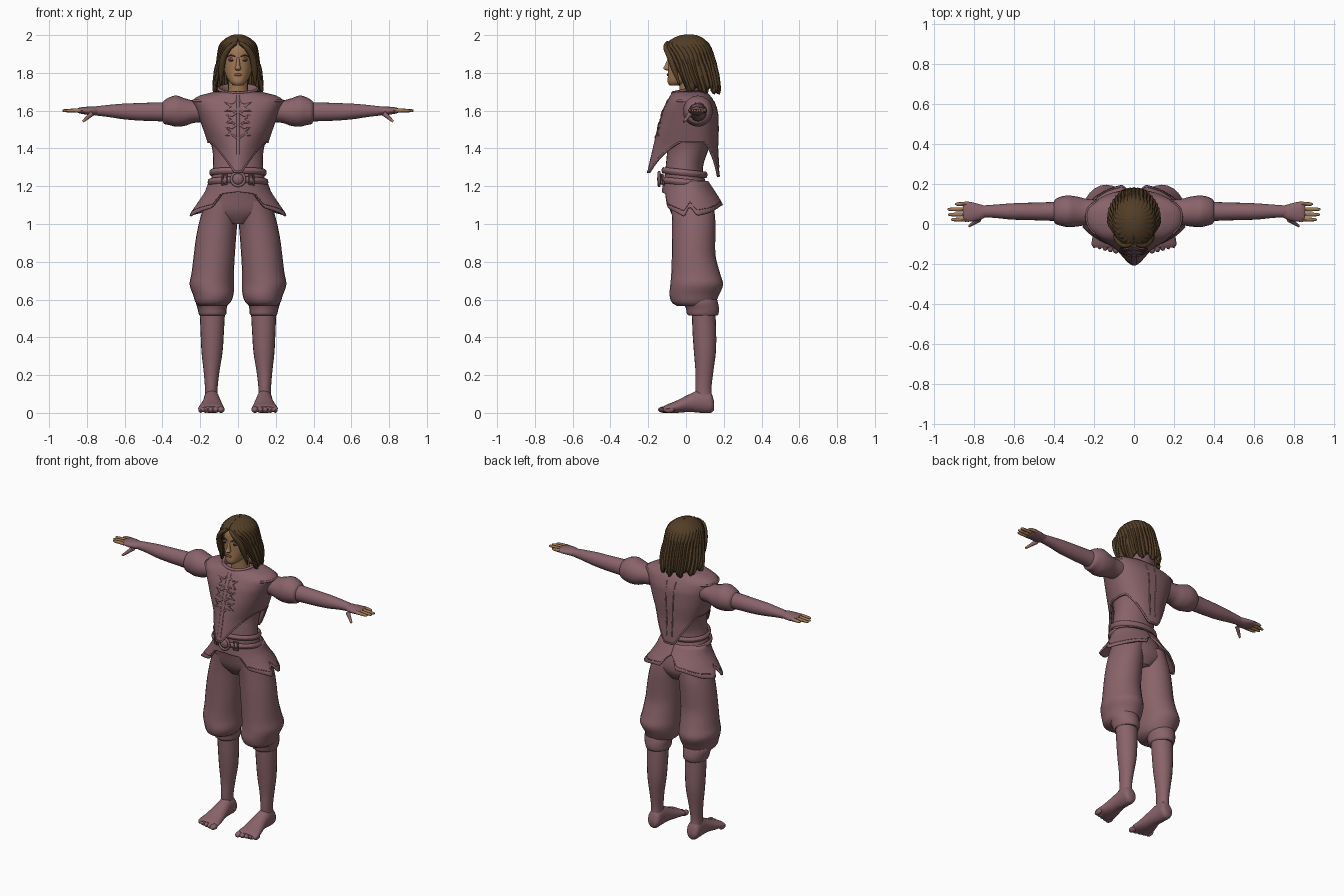
import bpy, bmesh, math
from mathutils import Vector

if "Cube" in bpy.data.objects:
    bpy.data.objects.remove(bpy.data.objects["Cube"])


def mat(name, col):
    m = bpy.data.materials.new(name)
    m.diffuse_color = (*col, 1)
    m.use_nodes = True
    m.node_tree.nodes["Principled BSDF"].inputs["Base Color"].default_value = m.diffuse_color
    return m


MAUVE = mat("mauve cloth", (0.25, 0.125, 0.143))
TRIM = mat("dark trim", (0.13, 0.062, 0.072))
SKIN = mat("tan skin", (0.36, 0.19, 0.09))
HAIR = mat("brown hair", (0.085, 0.048, 0.02))
LIP = mat("lip", (0.24, 0.09, 0.06))
SHADE = mat("eye shade", (0.16, 0.075, 0.09))
DARK = mat("dark eye", (0.03, 0.018, 0.012))


def finish(bm, name, m, mirror=False, thick=0, smooth=True):
    bmesh.ops.recalc_face_normals(bm, faces=bm.faces)
    me = bpy.data.meshes.new(name)
    bm.to_mesh(me)
    bm.free()
    ob = bpy.data.objects.new(name, me)
    bpy.context.collection.objects.link(ob)
    me.materials.append(m)
    if smooth:
        for o in bpy.context.selected_objects:
            o.select_set(False)
        ob.select_set(True)
        bpy.context.view_layer.objects.active = ob
        bpy.ops.object.shade_smooth_by_angle(angle=math.radians(45))
    if thick:
        s = ob.modifiers.new("thickness", 'SOLIDIFY')
        s.thickness, s.offset = thick, 0
    if mirror:
        b = ob.modifiers.new("mirror", 'MIRROR')
        b.use_mirror_merge = False
    return ob


def grid(name, f, nu, nv, m, wrap=False, cap=False, **kw):
    """Surface from f(u, v) with u, v in 0..1; wrap closes u."""
    bm = bmesh.new()
    cols = nu if wrap else nu + 1
    rows = [[bm.verts.new(f(i / nu, j / nv)) for i in range(cols)] for j in range(nv + 1)]
    for a, b in zip(rows, rows[1:]):
        for i in range(nu):
            k = (i + 1) % cols
            bm.faces.new((a[i], a[k], b[k], b[i]))
    if cap:
        bm.faces.new(rows[0])
        bm.faces.new(rows[-1])
    return finish(bm, name, m, **kw)


def spline(t, secs):
    """Catmull-Rom value along a list of tuples, t in 0..1."""
    n = len(secs) - 1
    i = min(int(t * n), n - 1)
    f = t * n - i
    p = [secs[max(0, min(n, k))] for k in (i - 1, i, i + 1, i + 2)]
    return [b + 0.5 * f * (c - a + f * (2 * a - 5 * b + 4 * c - d + f * (3 * (b - c) + d - a)))
            for a, b, c, d in zip(*p)]


def loft(name, axis, secs, m, n=20, steps=4, **kw):
    """Sections (pos, lo1, hi1, lo2, hi2): extents across the axis."""
    def f(u, v):
        p, a, b, c, d = spline(v, secs)
        s = (a + b) / 2 + (b - a) / 2 * math.cos(u * math.tau)
        t = (c + d) / 2 + (d - c) / 2 * math.sin(u * math.tau)
        return {'x': (p, s, t), 'y': (s, p, t), 'z': (s, t, p)}[axis]
    return grid(name, f, n, (len(secs) - 1) * steps, m, wrap=True, cap=True, **kw)


def at(x, table):
    """Piecewise-linear lookup in (key, values...) rows of rising key."""
    x = max(table[0][0], min(table[-1][0], x))
    for a, b in zip(table, table[1:]):
        if x <= b[0]:
            t = (x - a[0]) / (b[0] - a[0])
            return [p + (q - p) * t for p, q in zip(a[1:], b[1:])]


def cord(name, pts, r, m=TRIM, cyclic=False, mirror=False):
    cu = bpy.data.curves.new(name, 'CURVE')
    cu.dimensions, cu.bevel_depth, cu.bevel_resolution = '3D', r, 1
    s = cu.splines.new('POLY')
    s.points.add(len(pts) - 1)
    for q, p in zip(s.points, pts):
        q.co = (*p, 1)
    s.use_cyclic_u = cyclic
    cu.materials.append(m)
    ob = bpy.data.objects.new(name, cu)
    bpy.context.collection.objects.link(ob)
    if mirror:
        ob.modifiers.new("mirror", 'MIRROR').use_mirror_merge = False


def ball(name, c, r, m, **kw):
    bm = bmesh.new()
    bmesh.ops.create_uvsphere(bm, u_segments=14, v_segments=8, radius=1)
    for v in bm.verts:
        v.co = Vector(c) + Vector((v.co.x * r[0], v.co.y * r[1], v.co.z * r[2]))
    return finish(bm, name, m, **kw)


# Feet and toes
loft("foot", 'y', [(.148, .115, .165, .015, .06), (.13, .1, .18, 0, .11), (.08, .098, .182, 0, .125),
                   (.02, .09, .187, .005, .1), (-.05, .078, .203, 0, .065), (-.1, .072, .212, 0, .045),
                   (-.118, .085, .2, .004, .034)], MAUVE, mirror=True)
for i in range(5):
    ball("toe", (.09 + .027 * i, -.118 + .007 * i, .017), (.019 - .0016 * i, .03, .017), MAUVE, mirror=True)

# Lower legs, knee cuffs and puffed breeches
loft("lower_leg", 'z', [(.07, .105, .178, .055, .14), (.13, .108, .175, .05, .135), (.22, .098, .182, .05, .145),
                        (.32, .082, .193, .042, .158), (.42, .075, .198, .035, .16), (.55, .068, .203, .03, .155)],
     MAUVE, mirror=True)
loft("knee_cuff", 'z', [(.515, .07, .202, .015, .165), (.525, .062, .208, .005, .172), (.55, .06, .214, .0, .175),
                        (.58, .055, .222, -.01, .17), (.6, .06, .22, -.01, .165)], MAUVE, mirror=True)
loft("breeches_leg", 'z', [(.565, .065, .205, -.045, .13), (.585, .04, .225, -.075, .155), (.625, .024, .238, -.087, .175),
                           (.68, .022, .256, -.083, .196), (.74, .022, .246, -.078, .18), (.83, .017, .235, -.075, .157),
                           (.93, .01, .222, -.074, .155), (1.02, .002, .203, -.074, .155), (1.12, -.01, .172, -.08, .145)],
     MAUVE, n=24, mirror=True)

# Hips and torso
loft("torso", 'z', [(1.0, -.06, .06, -.04, .12), (1.06, -.18, .18, -.08, .15), (1.14, -.165, .165, -.1, .14),
                    (1.22, -.145, .145, -.115, .105), (1.3, -.133, .133, -.108, .09), (1.4, -.137, .137, -.1, .12),
                    (1.5, -.17, .17, -.11, .145), (1.6, -.195, .195, -.095, .145), (1.66, -.16, .16, -.06, .12)],
     MAUVE, n=28)

# Vest: rows of height, half width, front, back, roundness
VEST = [(1.25, .13, -.205, .172, 1.55), (1.4, .143, -.17, .162, 1.7), (1.5, .178, -.147, .166, 2),
        (1.6, .212, -.118, .162, 2.3), (1.655, .236, -.09, .14, 2.3), (1.675, .2, -.08, .125, 2.1),
        (1.7, .1, -.062, .1, 2)]


def hem(a):
    s = abs(math.sin(a))
    low = 1.272 if math.cos(a) > 0 else 1.25
    return low + (1.43 - low) * max(0, min(1, (s - .22) / .7))


def vest(a, z, out=0):
    rx, yf, yb, p = at(z, VEST)
    s, c = math.sin(a), math.cos(a)
    e = 2 / (p if c > 0 else 2.3)
    ry = (.04 - yf if c > 0 else yb - .04) + out
    return ((rx + out) * math.copysign(abs(s) ** e, s), .04 - ry * math.copysign(abs(c) ** e, c), z)


def on_front(x, z, out=.006):
    rx, yf, yb, p = at(z, VEST)
    return (x, .04 - (.04 - yf) * (1 - (abs(x) / rx) ** p) ** (1 / p) - out, z)


grid("vest", lambda u, v: vest(u * math.tau, hem(u * math.tau) * (1 - v) + 1.7 * v), 64, 22, MAUVE,
     wrap=True, thick=.012)
ring = [i * math.tau / 64 for i in range(64)]
cord("vest_hem_trim", [vest(a, hem(a) + .004, .003) for a in ring], .006, MAUVE, cyclic=True)
for x in (.012, .024):
    cord("front_placket", [on_front(x, 1.3 + i * .038, .003) for i in range(11)], .005 if x < .02 else .003,
         MAUVE if x < .02 else TRIM, mirror=True)
for z0 in (1.49, 1.555, 1.62):
    cord("front_clasp", [on_front(x, z0 + dz, .005) for x, dz in
                         ((.008, .034), (.03, .018), (.066, .022), (.04, 0), (.066, -.022), (.03, -.018), (.008, -.034))],
         .006, MAUVE, mirror=True)
cord("back_seam", [vest(math.pi - .1, 1.3 + i * .035, .004) for i in range(11)], .005, MAUVE, mirror=True)
cord("shoulder_trim", [vest(a, 1.652, .002) for a in [.9 + i * .1 for i in range(15)]], .007, MAUVE, mirror=True)

# Standing collar
grid("collar", lambda u, v: ((.088 + .017 * v) * math.sin(u * math.tau),
                             .025 - v * .003 - (.082 + .016 * v) * math.cos(u * math.tau),
                             1.675 + v * (.046 - .022 * math.cos(u * math.tau))), 32, 4, MAUVE, wrap=True, thick=.012)

# Belt, second band and round buckle
for name, z0, r in (("waist_sash", 1.272, .143), ("belt", 1.222, .152)):
    def band(u, v, z0=z0, r=r):
        a, b = u * math.tau, v * math.tau
        k = r + .009 * math.cos(b)
        return (k * math.sin(a), -.008 - (k - .03) * math.cos(a), z0 + .017 * math.sin(b) + .012 * math.cos(a))
    grid(name, band, 40, 8, MAUVE, wrap=True)
ball("buckle", (0, -.137, 1.238), (.03, .016, .03), MAUVE)
cord("buckle_rim", [(.036 * math.cos(a), -.142, 1.238 + .036 * math.sin(a)) for a in ring[::4]], .008, MAUVE, cyclic=True)
cord("belt_loop", [(.06, -.128, 1.212), (.06, -.132, 1.262), (.082, -.122, 1.258), (.082, -.118, 1.208)], .006,
     MAUVE, cyclic=True, mirror=True)

# Flared skirt with a notched hem (angle from front, height)
HEM = [(0, 1.17), (28, 1.16), (38, 1.085), (62, 1.06), (78, 1.04), (90, 1.095), (102, 1.045), (125, 1.06), (150, 1.09),
       (165, 1.10), (172, 1.15), (180, 1.17)]


def skirt(a, v, out=0):
    low = at(abs(math.degrees(a)), HEM)[0]
    z = 1.225 + (low - 1.225) * v
    rx, yf, yb = at(z, [(1.04, .262, -.125, .208), (1.1, .215, -.125, .198), (1.17, .17, -.122, .15), (1.23, .148, -.118, .11)])
    c = math.cos(a)
    return ((rx + out) * math.sin(a), .02 - c * ((.02 - yf if c > 0 else yb - .02) + out), z)


grid("skirt", lambda u, v: skirt((u * 2 - 1) * math.pi, v), 90, 8, MAUVE, thick=.01)
cord("skirt_hem_line", [skirt(math.radians(30 + i * 4), .84, .005) for i in range(36)], .0025, mirror=True)

# Arms: puffed sleeve, fitted sleeve, hand
loft("puff_sleeve", 'x', [(.17, .0, .12, 1.54, 1.66), (.235, -.005, .125, 1.535, 1.655), (.28, -.012, .136, 1.52, 1.665),
                          (.325, -.016, .142, 1.515, 1.68), (.36, -.01, .138, 1.523, 1.672), (.39, .0, .125, 1.53, 1.655),
                          (.402, .02, .105, 1.55, 1.64)], MAUVE, mirror=True)
loft("sleeve", 'x', [(.37, .015, .112, 1.542, 1.645), (.45, .017, .108, 1.545, 1.643), (.53, .02, .106, 1.548, 1.64),
                     (.61, .022, .103, 1.555, 1.637), (.69, .03, .097, 1.567, 1.63), (.76, .034, .092, 1.575, 1.622)],
     MAUVE, mirror=True)
loft("hand", 'x', [(.74, .034, .09, 1.578, 1.62), (.775, .018, .1, 1.576, 1.622), (.81, .012, .109, 1.58, 1.62),
                   (.84, .012, .112, 1.586, 1.616), (.853, .02, .106, 1.592, 1.61)], MAUVE, mirror=True)
for y, tip in ((.022, .912), (.047, .927), (.073, .93), (.099, .892)):
    loft("finger", 'x', [(.835, y - .011, y + .011, 1.59, 1.613), (.87, y - .01, y + .01, 1.591, 1.611),
                         (tip - .01, y - .008, y + .008, 1.592, 1.608), (tip, y - .003, y + .003, 1.597, 1.603)],
         SKIN, n=8, steps=2, mirror=True)
for name, m, x0, x1 in (("thumb_base", MAUVE, .77, .81), ("thumb_tip", SKIN, .802, .822)):
    def thumb(u, v, x0=x0, x1=x1):
        x = x0 + (x1 - x0) * v
        t = (x - .77) / .052
        r = .015 - .008 * t
        a = u * math.tau
        return (x + r * .6 * math.cos(a), .025 - .035 * t + r * math.sin(a), 1.587 - .045 * t + r * .7 * math.cos(a))
    grid(name, thumb, 10, 4, m, wrap=True, cap=True, mirror=True)

# Neck, head and facial features
loft("neck", 'z', [(1.64, -.06, .06, -.03, .09), (1.72, -.052, .052, -.035, .075), (1.8, -.055, .055, -.04, .08)], SKIN)
loft("head", 'z', [(1.733, -.022, .022, -.085, -.03), (1.75, -.043, .043, -.097, .02), (1.785, -.064, .064, -.096, .07),
                   (1.83, -.077, .077, -.094, .1), (1.88, -.082, .082, -.093, .115), (1.93, -.078, .078, -.088, .11),
                   (1.965, -.055, .055, -.06, .085)], SKIN, n=28)
loft("nose", 'z', [(1.812, -.008, .008, -.1, -.085), (1.822, -.017, .017, -.121, -.08), (1.84, -.011, .011, -.113, -.08),
                   (1.87, -.008, .008, -.1, -.08), (1.885, -.006, .006, -.094, -.08)], SKIN, n=10)
ball("ear", (.084, .02, 1.84), (.013, .02, .032), SKIN, mirror=True)
ball("eye_shade", (.034, -.0835, 1.87), (.019, .004, .011), SHADE, mirror=True)
ball("eye", (.034, -.086, 1.867), (.012, .004, .005), DARK, mirror=True)
cord("eyebrow", [(.014, -.094, 1.886), (.035, -.087, 1.894), (.056, -.071, 1.888)], .0035, HAIR, mirror=True)
ball("lips", (0, -.096, 1.79), (.021, .006, .007), LIP)

# Bobbed hair: height, half width, front, back, half opening in degrees
BOB = [(1.705, .118, -.06, .168, 74), (1.73, .126, -.065, .175, 68), (1.79, .12, -.085, .168, 56), (1.85, .108, -.105, .153, 46),
       (1.9, .102, -.115, .138, 36), (1.93, .098, -.112, .128, 22), (1.955, .088, -.1, .114, 3), (1.98, .06, -.065, .085, 0),
       (1.993, .035, -.03, .058, 0), (2.0, .004, .012, .022, 0)]


def bob(u, v):
    z = 1.705 + .295 * math.sin(v * math.pi / 2)
    rx, yf, yb, op = at(z, BOB)
    o = math.radians(op)
    a = o + (math.tau - 2 * o) * u
    k = 1 + .035 * (1 - v * v) * math.cos(u * 26 * math.tau) - .04 * v * math.exp(-((a - math.pi) / math.pi) ** 2 * 0) * (
        abs(math.sin(a)) < .06 and math.cos(a) > 0)
    yc = .02
    c = math.cos(a)
    low = .018 * (1 - v) * math.cos(u * 7 * math.tau)
    return (rx * k * math.sin(a), yc - c * k * (yc - yf if c > 0 else yb - yc), min(z, 1.997) + low * (v < .3))


grid("bob_hair", bob, 156, 22, HAIR, thick=.012)


# Side locks framing the face
def lock(u, v):
    x, y, z, r = spline(v, [(.008, -.1, 1.965, .006), (.045, -.108, 1.935, .013), (.077, -.085, 1.88, .016),
                            (.088, -.06, 1.81, .015), (.092, -.035, 1.735, .004)])
    a = u * math.tau
    return (x + r * math.cos(a), y + r * math.sin(a), z + .6 * r * math.cos(a) * (1 - v))


grid("side_lock", lock, 10, 16, HAIR, wrap=True, cap=True, mirror=True)
